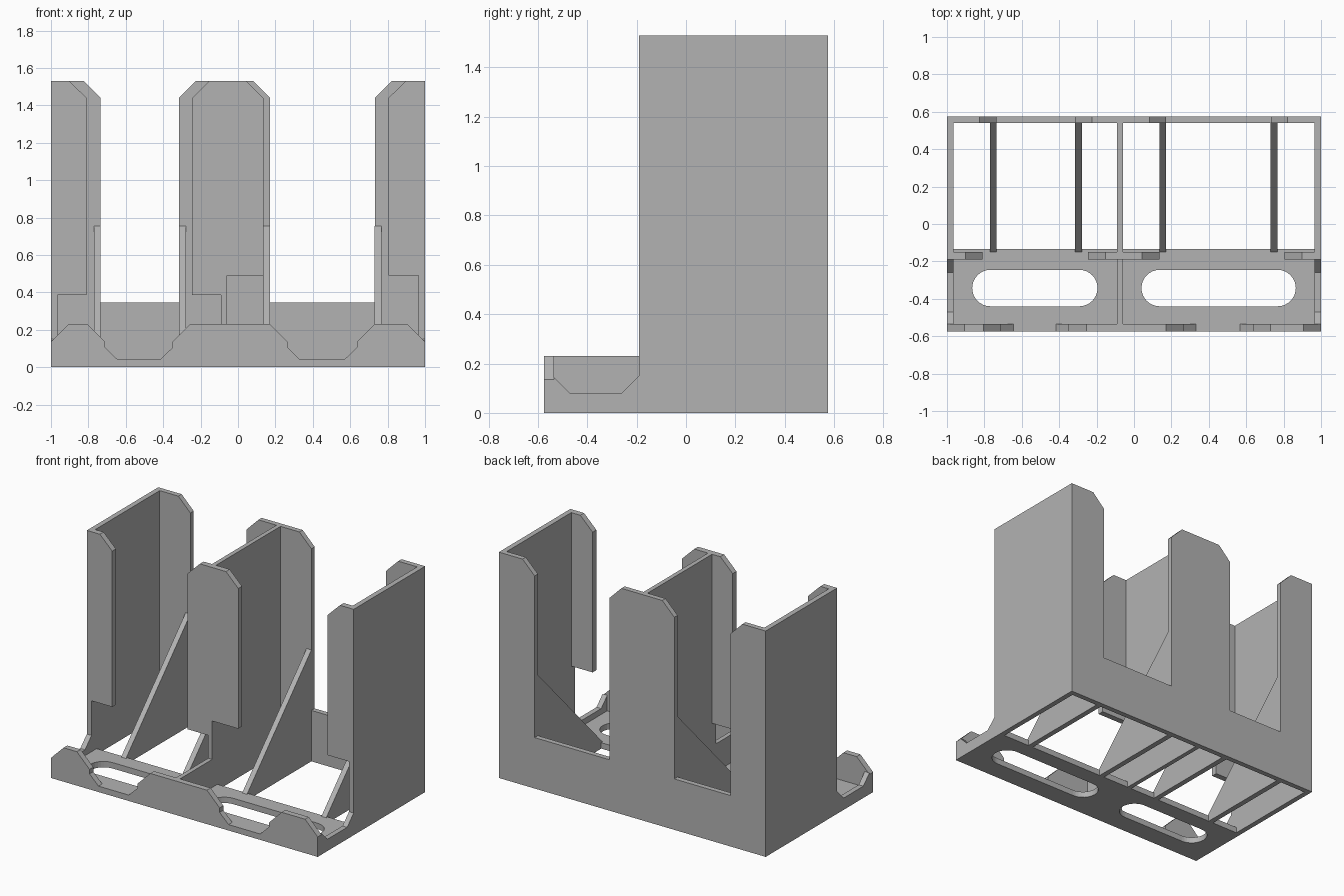
import bpy, bmesh, math
from mathutils import Vector

if "Cube" in bpy.data.objects:
    bpy.data.objects.remove(bpy.data.objects["Cube"], do_unlink=True)

grey = bpy.data.materials.new("plain grey")
grey.use_nodes = True
colour = (0.45, 0.45, 0.45, 1)
grey.diffuse_color = colour
grey.node_tree.nodes["Principled BSDF"].inputs["Base Color"].default_value = colour

# Main dimensions
F, B, INNER_F, INNER_B = -0.575, 0.575, -0.535, 0.54
WALL_F, PANEL_B, FLOOR_B = -0.19, -0.15, -0.135
TOP, SHOULDER, LIP, FLOOR = 1.53, 1.44, 0.23, 0.04
INNER_X, MID_L, MID_R = 0.965, -0.09, -0.06

# Maps a profile point (u, v) at depth d into space for each extrusion axis
PLACE = {
    "x": lambda u, v, d: Vector((d, u, v)),
    "y": lambda u, v, d: Vector((u, d, v)),
    "z": lambda u, v, d: Vector((u, v, d)),
}


def plate(name, axis, start, end, outline, holes=()):
    """Extrude a flat outline, with optional holes, along one axis."""
    place = PLACE[axis]
    bm = bmesh.new()
    edges = []
    for loop in (outline, *holes):
        vs = [bm.verts.new(place(u, v, start)) for u, v in loop]
        edges += [bm.edges.new((a, b)) for a, b in zip(vs, vs[1:] + vs[:1])]
    if holes:
        bmesh.ops.triangle_fill(bm, edges=edges, use_beauty=True)
    else:
        bm.faces.new(vs)
    out = bmesh.ops.extrude_face_region(bm, geom=bm.faces[:])
    moved = [g for g in out["geom"] if isinstance(g, bmesh.types.BMVert)]
    bmesh.ops.translate(bm, verts=moved, vec=place(0, 0, end) - place(0, 0, start))
    bmesh.ops.recalc_face_normals(bm, faces=bm.faces[:])
    mesh = bpy.data.meshes.new(name)
    bm.to_mesh(mesh)
    bm.free()
    mesh.materials.append(grey)
    obj = bpy.data.objects.new(name, mesh)
    bpy.context.collection.objects.link(obj)
    return obj


def slot(x0, x1, y0, y1, steps=16):
    """Outline of a rounded slot."""
    r, cy = (y1 - y0) / 2, (y0 + y1) / 2
    pts = []
    for cx, turn in ((x1 - r, -math.pi / 2), (x0 + r, math.pi / 2)):
        for i in range(steps + 1):
            a = turn + math.pi * i / steps
            pts.append((cx + r * math.cos(a), cy + r * math.sin(a)))
    return pts


# Tray floor with two rounded slots
plate("tray_floor", "z", 0, FLOOR,
      [(-INNER_X, INNER_F), (INNER_X, INNER_F), (INNER_X, FLOOR_B), (-INNER_X, FLOOR_B)],
      [slot(-0.865, -0.195, -0.44, -0.245), slot(0.04, 0.865, -0.44, -0.245)])

# Front lip with two stepped notches and clipped ends
lip = [(-1, 0), (-1, 0.135), (-0.905, LIP)]
for x0, x1 in ((-0.71, -0.35), (0.265, 0.635)):
    lip += [(x0 - 0.095, LIP), (x0, 0.135), (x0, 0.105), (x0 + 0.067, FLOOR),
            (x1 - 0.067, FLOOR), (x1, 0.105), (x1, 0.135), (x1 + 0.095, LIP)]
lip += [(0.905, LIP), (1, 0.135), (1, 0)]
plate("front_lip", "y", F, INNER_F, lip)

# Back wall with two deep openings, chamfered at the top
back = [(-1, 0), (-1, TOP)]
for x0, x1 in ((-0.735, -0.315), (0.172, 0.732)):
    back += [(x0 - 0.09, TOP), (x0, SHOULDER), (x0, 0.345),
             (x1, 0.345), (x1, SHOULDER), (x1 + 0.09, TOP)]
back += [(1, TOP), (1, 0)]
plate("back_wall", "y", INNER_B, B, back)

# Side walls with a dipped rim beside the tray
side = [(INNER_F, 0), (INNER_F, 0.145), (-0.47, 0.08), (-0.26, 0.08),
        (WALL_F, 0.15), (WALL_F, TOP), (INNER_B, TOP), (INNER_B, 0)]
plate("right_wall", "x", -1, -INNER_X, side)
plate("left_wall", "x", INNER_X, 1, side)

# Centre divider, low across the tray
plate("centre_divider", "x", MID_L, MID_R,
      [(INNER_F, FLOOR), (INNER_F, LIP), (WALL_F, LIP), (WALL_F, TOP),
       (INNER_B, TOP), (INNER_B, 0), (FLOOR_B, 0), (FLOOR_B, FLOOR)])

# Front retaining panels, each chamfered on its free edge
for name, fixed, free, bottom in (
        ("right_outer_panel", -INNER_X, -0.81, 0.385),
        ("right_inner_panel", MID_L, -0.245, 0.385),
        ("left_inner_panel", MID_R, 0.135, 0.49),
        ("left_outer_panel", INNER_X, 0.805, 0.49)):
    cut = free + math.copysign(0.092, fixed - free)
    plate(name, "y", WALL_F, PANEL_B,
          [(fixed, bottom), (fixed, TOP), (cut, TOP), (free, SHOULDER), (free, bottom)])

# Sloping support ribs between floor and back wall
for i, x in enumerate((-0.753, -0.297, 0.154, 0.748)):
    plate(f"support_rib_{i + 1}", "x", x - 0.018, x + 0.018,
          [(PANEL_B, FLOOR), (INNER_B, 0.755), (INNER_B, 0), (FLOOR_B, 0), (FLOOR_B, FLOOR)])
